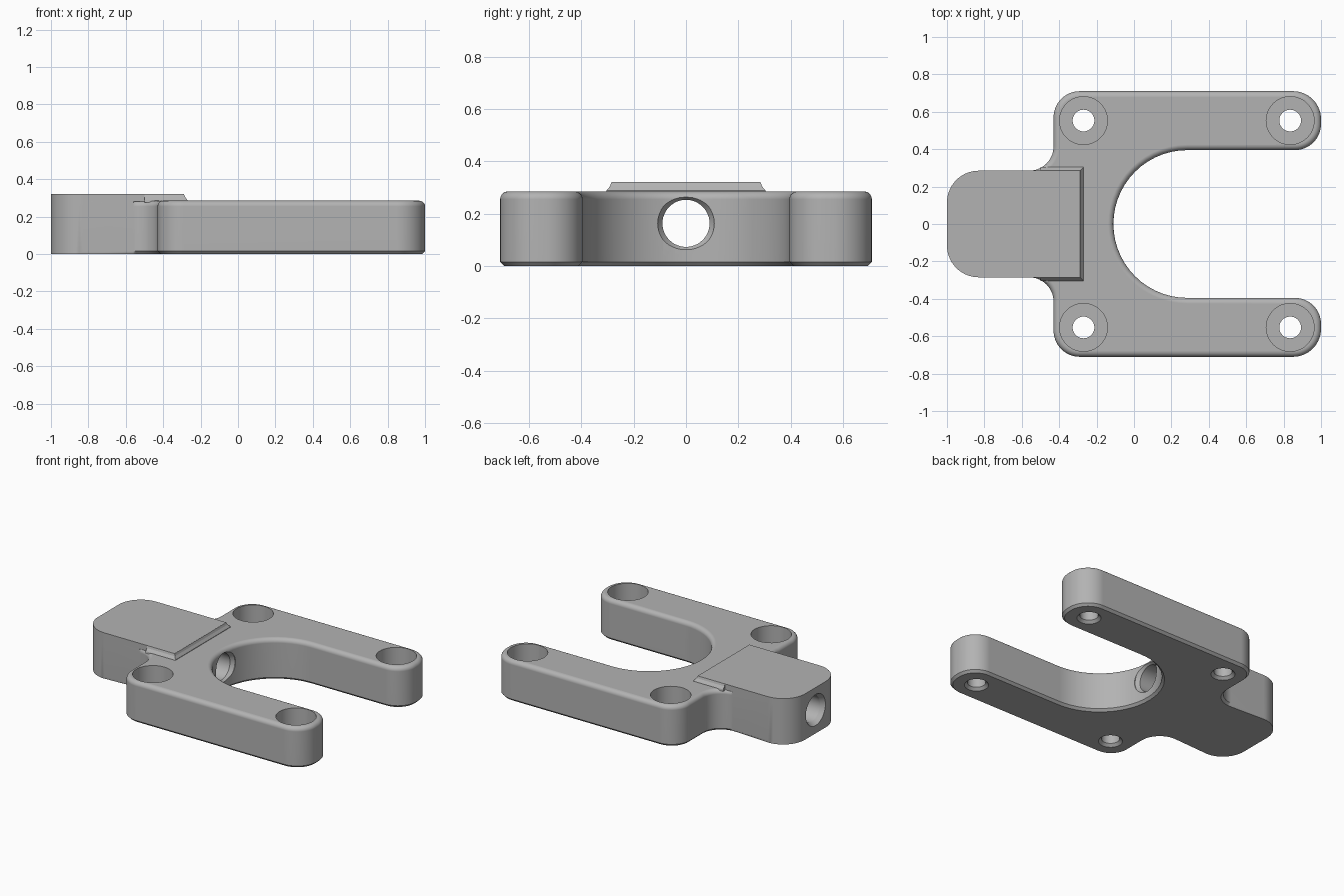
import bpy, bmesh, math
from mathutils import Vector, Matrix

cube = bpy.data.objects.get("Cube")
if cube:
    bpy.data.objects.remove(cube, do_unlink=True)

GREY = (0.45, 0.45, 0.45, 1)
metal = bpy.data.materials.new("plain grey")
metal.use_nodes = True
metal.diffuse_color = GREY
metal.node_tree.nodes["Principled BSDF"].inputs["Base Color"].default_value = GREY


def rounded(corners, steps=14):
    """Outline through (x, y, radius) corners, each rounded by an arc."""
    points = []
    for i, (x, y, r) in enumerate(corners):
        p = Vector((x, y))
        a = (Vector(corners[i - 1][:2]) - p).normalized()
        b = (Vector(corners[(i + 1) % len(corners)][:2]) - p).normalized()
        if r == 0:
            points.append(p)
            continue
        # All corners are right angles
        centre = p + (a + b) * r
        for k in range(steps + 1):
            t = k / steps * math.pi / 2
            q = centre - b * r * math.cos(t) - a * r * math.sin(t)
            if not points or (q - points[-1]).length > 1e-4:
                points.append(q)
    if (points[0] - points[-1]).length < 1e-4:
        points.pop()
    return points


def loft(rings):
    """Closed solid through rings of 3D points."""
    bm = bmesh.new()
    loops = [[bm.verts.new(p) for p in ring] for ring in rings]
    n = len(loops[0])
    for low, high in zip(loops, loops[1:]):
        for i in range(n):
            j = (i + 1) % n
            bm.faces.new((low[i], low[j], high[j], high[i]))
    bm.faces.new(loops[0][::-1])
    bm.faces.new(loops[-1])
    bmesh.ops.recalc_face_normals(bm, faces=bm.faces)
    return bm


def make(name, bm):
    mesh = bpy.data.meshes.new(name)
    bm.to_mesh(mesh)
    bm.free()
    mesh.materials.append(metal)
    ob = bpy.data.objects.new(name, mesh)
    bpy.context.collection.objects.link(ob)
    return ob


def lathe(name, profile, matrix, sides=48):
    """Stepped round cutter from (height, radius) pairs."""
    rings = [[matrix @ Vector((r * math.cos(k * math.tau / sides),
                               r * math.sin(k * math.tau / sides), h))
              for k in range(sides)] for h, r in profile]
    ob = make(name, loft(rings))
    ob.hide_render = True
    return ob


# Fork body: half outline mirrored front to back
TOP = 0.285
half = [(-0.11, 0.395, 0.395), (1, 0.395, 0.14), (1, 0.71, 0.15),
        (-0.43, 0.71, 0.14), (-0.43, 0.285, 0.13), (-1, 0.285, 0.17)]
outline = rounded(half + [(x, -y, r) for x, y, r in reversed(half)])
bm = loft([[(p.x, p.y, z) for p in outline] for z in (0, TOP)])


def bevel_rim(z, min_x, width, segments):
    rim = [e for e in bm.edges
           if all(abs(v.co.z - z) < 1e-4 for v in e.verts)
           and sum(v.co.x for v in e.verts) / 2 > min_x]
    bmesh.ops.bevel(bm, geom=rim, offset=width, offset_type='OFFSET',
                    segments=segments, profile=0.5, affect='EDGES')


bevel_rim(0, -0.82, 0.016, 1)
bevel_rim(TOP, -0.555, 0.03, 5)
body = make("fork_body", bm)

# Counterbored screw holes and the lengthwise bore
cutters = []
screw = [(-0.02, 0.097), (0.018, 0.058), (0.1, 0.058), (0.1, 0.128), (0.4, 0.128)]
for x in (-0.27, 0.835):
    for y in (-0.553, 0.553):
        cutters.append(lathe("screw_hole_cutter", screw, Matrix.Translation((x, y, 0))))
bore = [(-1.03, 0.126), (-0.97, 0.09), (-0.125, 0.09), (-0.1, 0.108), (0.1, 0.108)]
along_x = Matrix.Translation((0, 0, 0.163)) @ Matrix.Rotation(math.pi / 2, 4, 'Y')
cutters.append(lathe("bore_cutter", bore, along_x))

bpy.context.view_layer.objects.active = body
for cutter in cutters:
    mod = body.modifiers.new("hole", 'BOOLEAN')
    mod.operation = 'DIFFERENCE'
    mod.solver = 'EXACT'
    mod.object = cutter
    bpy.ops.object.modifier_apply(modifier=mod.name)
for cutter in cutters:
    bpy.data.objects.remove(cutter, do_unlink=True)

# Raised pad on the tongue
pad_outline = rounded([(-0.29, -0.285, 0), (-0.29, 0.285, 0),
                       (-1, 0.285, 0.17), (-1, -0.285, 0.17)])
pad = make("raised_pad", loft([[(p.x, p.y, z) for p in pad_outline]
                               for z in (0.28, 0.32)]))

# Sloped skirt where the pad meets the body
rings = []
for z, x, y in ((0.275, -0.27, 0.306), (0.288, -0.27, 0.304),
                (0.305, -0.283, 0.29), (0.3195, -0.289, 0.285)):
    rings.append([(-0.5, -y, z), (x, -y, z), (x, y, z), (-0.5, y, z)])
skirt = make("pad_skirt", loft(rings))

# Smooth the rounded surfaces, keep edges crisp
for ob in (body, pad):
    bpy.ops.object.select_all(action='DESELECT')
    ob.select_set(True)
    bpy.context.view_layer.objects.active = ob
    bpy.ops.object.shade_smooth_by_angle(angle=math.radians(30))
    weighted = ob.modifiers.new("clean_normals", 'WEIGHTED_NORMAL')
    weighted.keep_sharp = True
